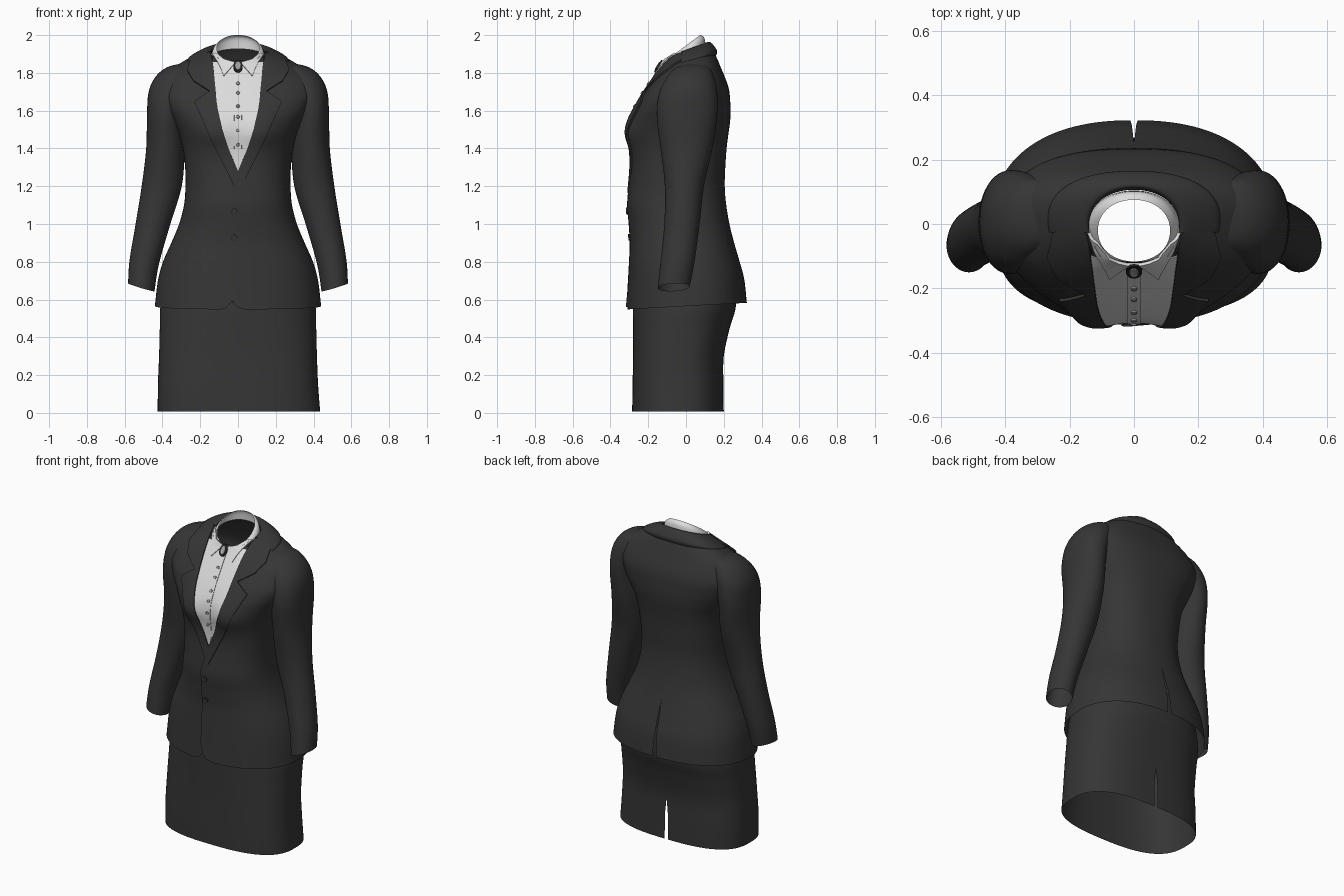
import bpy, bmesh, math
from mathutils import Vector
from mathutils.bvhtree import BVHTree

if "Cube" in bpy.data.objects:
    bpy.data.objects.remove(bpy.data.objects["Cube"])


def material(name, r, g, b):
    m = bpy.data.materials.new(name)
    m.diffuse_color = (r, g, b, 1)
    m.use_nodes = True
    m.node_tree.nodes["Principled BSDF"].inputs["Base Color"].default_value = m.diffuse_color
    return m


SUIT = material("charcoal_cloth", 0.036, 0.036, 0.037)
SHIRT = material("white_cotton", 0.72, 0.72, 0.72)
BUTTON = material("shirt_button_grey", 0.38, 0.38, 0.38)
DARK = material("black_trim", 0.015, 0.015, 0.015)


def make(name, verts, faces, mat, angle=50):
    me = bpy.data.meshes.new(name)
    me.from_pydata(verts, [], faces)
    bm = bmesh.new()
    bm.from_mesh(me)
    bmesh.ops.remove_doubles(bm, verts=bm.verts, dist=1e-4)
    bm.to_mesh(me)
    bm.free()
    me.materials.append(mat)
    me.shade_smooth()
    me.set_sharp_from_angle(angle=math.radians(angle))
    ob = bpy.data.objects.new(name, me)
    bpy.context.collection.objects.link(ob)
    return ob


def grid_faces(rows, cols):
    return [(i * cols + j, i * cols + j + 1, (i + 1) * cols + j + 1, (i + 1) * cols + j)
            for i in range(rows - 1) for j in range(cols - 1)]


def smooth_rings(rings, k):
    """Catmull-Rom interpolation between the given rings."""
    out = []
    for i in range(len(rings) - 1):
        p0, p1, p2 = rings[max(i - 1, 0)], rings[i], rings[i + 1]
        p3 = rings[min(i + 2, len(rings) - 1)]
        for s in range(k):
            t = s / k
            out.append([0.5 * (2 * b + (c - a) * t + (2 * a - 5 * b + 4 * c - d) * t * t
                               + (3 * b - a - 3 * c + d) * t ** 3)
                        for a, b, c, d in zip(p0, p1, p2, p3)])
    return out + [list(rings[-1])]


def loft(name, rings, mat, k=6, n=120, a0=90, a1=450, gap=None, tweak=None):
    """Open tube; ring = z, centre x, half width, front y, back y, y tilt, exponent, x tilt."""
    verts, rs = [], smooth_rings(rings, k)
    for z, cx, hw, yf, yb, tilt, e, xt in rs:
        for j in range(n + 1):
            a = math.radians(a0 + (a1 - a0) * j / n)
            c, s = math.cos(a), math.sin(a)
            x = cx + hw * math.copysign(abs(c) ** (2 / e), c)
            y = (yf + yb) / 2 + (yb - yf) / 2 * math.copysign(abs(s) ** (2 / e), s)
            if gap and j in (0, n):
                x = gap(z) * (-1 if j == 0 else 1)
            p = Vector((x, y, z + tilt * y + xt * (x - cx)))
            verts.append(tweak(p) if tweak else p)
    return make(name, verts, grid_faces(len(rs), n + 1), mat)


def slit(top, width):
    return lambda z: width * min(1, max(0, (top - z) / (top * 0.4)))


# Skirt with back slit
loft("skirt", [(0.008, 0.005, 0.430, -0.285, 0.200, 0, 2.7, 0),
               (0.15, 0, 0.424, -0.283, 0.198, 0, 2.7, 0),
               (0.30, 0, 0.418, -0.280, 0.200, 0, 2.6, 0),
               (0.45, 0, 0.414, -0.280, 0.232, 0, 2.5, 0),
               (0.57, 0, 0.410, -0.280, 0.265, 0, 2.4, 0),
               (0.75, 0, 0.370, -0.270, 0.265, 0, 2.3, 0)], SUIT, gap=slit(0.27, 0.011))


# Jacket body
def jacket_shape(p):
    if p.y < 0:
        p.y -= 0.024 * math.exp(-((abs(p.x) - 0.14) / 0.08) ** 2 - ((p.z - 1.48) / 0.09) ** 2)
        p.z += 0.035 * max(0, (0.62 - p.z) / 0.06) * math.exp(-((p.x + 0.03) / 0.025) ** 2)
    return p


body = [(0.565, 0.440, -0.310, 0.322, 0.055, 2.3), (0.70, 0.424, -0.302, 0.308, 0.03, 2.3),
        (0.80, 0.397, -0.296, 0.284, 0, 2.3), (0.90, 0.353, -0.292, 0.255, 0, 2.3),
        (1.00, 0.312, -0.298, 0.230, 0, 2.3), (1.10, 0.286, -0.306, 0.213, 0, 2.4),
        (1.20, 0.278, -0.298, 0.205, 0, 2.4), (1.30, 0.280, -0.290, 0.208, 0, 2.5),
        (1.40, 0.292, -0.292, 0.215, 0, 2.5), (1.48, 0.315, -0.302, 0.225, 0, 2.5),
        (1.55, 0.350, -0.295, 0.234, 0, 2.5), (1.62, 0.385, -0.272, 0.235, 0.04, 2.6),
        (1.70, 0.405, -0.235, 0.225, 0.1, 2.7), (1.79, 0.375, -0.185, 0.185, 0.2, 2.6),
        (1.85, 0.290, -0.150, 0.155, 0.3, 2.4), (1.89, 0.200, -0.128, 0.130, 0.38, 2.2),
        (1.912, 0.145, -0.118, 0.112, 0.4, 2.1)]
jacket = loft("jacket_body", [(z, 0, w, f, b, t, e, 0) for z, w, f, b, t, e in body],
              SUIT, gap=slit(0.92, 0.012), tweak=jacket_shape)

# Jacket collar wrapping round the back of the neck
loft("jacket_back_collar", [(1.845, 0, 0.262, -0.14, 0.160, 0.3, 2.3, 0),
                            (1.868, 0, 0.264, -0.14, 0.164, 0.3, 2.3, 0),
                            (1.903, 0, 0.205, -0.13, 0.140, 0.36, 2.2, 0),
                            (1.922, 0, 0.150, -0.118, 0.118, 0.36, 2.1, 0),
                            (1.905, 0, 0.140, -0.115, 0.106, 0.36, 2.1, 0)],
     SUIT, k=4, n=60, a0=-12, a1=192)

# Sleeves
arm = [(0.668, 0.512, 0.070, -0.150, 0.020, 0.05, 2.0, -0.0), (0.80, 0.496, 0.078, -0.135, 0.045, 0, 2, 0),
       (1.00, 0.450, 0.092, -0.115, 0.072, 0, 2, 0), (1.20, 0.404, 0.106, -0.112, 0.095, 0, 2, 0),
       (1.40, 0.384, 0.102, -0.135, 0.140, 0, 2, 0), (1.58, 0.384, 0.098, -0.155, 0.165, 0, 2.1, 0),
       (1.70, 0.365, 0.108, -0.140, 0.165, 0, 2.1, 0), (1.78, 0.330, 0.106, -0.100, 0.148, 0, 2.1, 0),
       (1.83, 0.300, 0.075, -0.050, 0.120, 0, 2, 0), (1.85, 0.285, 0.010, 0.030, 0.050, 0, 2, 0)]
for side, name in ((1, "left_sleeve"), (-1, "right_sleeve")):
    loft(name, [(z, side * cx, w, f, b, t, e, side * (0.3 if i == 0 else 0.12 if i == 1 else 0))
                for i, (z, cx, w, f, b, t, e, _) in enumerate(arm)], SUIT, n=48)

# Shirt collar stand
collar = loft("shirt_collar_stand", [(1.885, 0, 0.143, -0.124, 0.104, 0.4, 2.1, 0),
                                     (1.925, 0, 0.132, -0.124, 0.098, 0.6, 2.1, 0),
                                     (1.945, 0, 0.112, -0.116, 0.075, 0.74, 2.1, 0)], SHIRT, k=4, n=64)

# Surface that flat front pieces are laid on
vs, fs = [], []
for ob in (jacket, collar):
    fs += [[i + len(vs) for i in p.vertices] for p in ob.data.polygons]
    vs += [v.co.copy() for v in ob.data.vertices]
tree = BVHTree.FromPolygons(vs, fs)


def on_front(x, z):
    co, n, _, _ = tree.ray_cast(Vector((x, -2, z)), Vector((0, 1, 0)))
    if co is None or co.y > 0.04:
        co, n, _, _ = tree.find_nearest(Vector((x, -0.12, z)))
    return co, (n if n.y < 0 else -n)


def patch(name, rows, off, mat, cols=14, taper=False):
    """Cloth piece between left and right edges, rows = (z, left x, right x), with a turned-in rim."""
    lines = []
    for (z0, l0, r0), (z1, l1, r1) in zip(rows, rows[1:]):
        k = max(2, math.ceil((z1 - z0) / 0.012))
        lines += [(z0 + (z1 - z0) * i / k, l0 + (l1 - l0) * i / k, r0 + (r1 - r0) * i / k)
                  for i in range(k)]
    lines.append(rows[-1])
    lines = [lines[0]] + lines + [lines[-1]]
    us = [0] + [j / cols for j in range(cols + 1)] + [1]
    verts = []
    for i, (z, l, r) in enumerate(lines):
        for j, u in enumerate(us):
            co, n = on_front(l + (r - l) * u, z)
            rim = i in (0, len(lines) - 1) or j in (0, len(us) - 1)
            verts.append(co + n * (-0.001 if rim else off * (1 - u if taper else 1)))
    return make(name, verts, grid_faces(len(lines), len(us)), mat, 40)


def mirrored(rows):
    return [(z, -r, -l) for z, l, r in rows]


# Shirt front and button placket
patch("shirt_front", [(z, -w, w) for z, w in ((1.27, 0.003), (1.4, 0.06), (1.5, 0.092), (1.6, 0.114),
                                               (1.75, 0.128), (1.855, 0.136))], 0.004, SHIRT, 24)
patch("shirt_placket", [(1.30, -0.008, 0.008), (1.35, -0.02, 0.02), (1.85, -0.02, 0.02)], 0.007, SHIRT, 6)

# Overlapping jacket front edge
patch("jacket_front_overlap", [(0.56, -0.002, 0.12), (0.59, -0.03, 0.12), (0.65, -0.048, 0.12),
                               (1.13, -0.045, 0.1), (1.28, 0, 0.05)], 0.007, SUIT, taper=True)

# Notched lapels and shirt collar wings
lapel = [(1.165, -0.004, 0.004), (1.28, 0.0, 0.058), (1.4, 0.05, 0.118), (1.5, 0.084, 0.163),
         (1.6, 0.106, 0.208), (1.645, 0.113, 0.23), (1.70, 0.118, 0.15), (1.755, 0.123, 0.235),
         (1.81, 0.128, 0.268), (1.86, 0.134, 0.25), (1.90, 0.141, 0.18)]
wing = [(1.782, 0.073, 0.077), (1.82, 0.04, 0.09), (1.853, 0.012, 0.106),
        (1.87, 0.075, 0.118), (1.90, 0.112, 0.138)]
for tag, f in (("left", list), ("right", mirrored)):
    patch(tag + "_lapel", f(lapel), 0.010, SUIT, 18)
    patch(tag + "_shirt_collar_wing", f(wing), 0.010, SHIRT)


# Buttons
def disc(name, x, z, radius, lift, mat, stretch=1):
    co, n = on_front(x, z)
    prof = [(0, 1), (0.7, 1), (0.8, 1.3), (1, 1), (1, -1.5)]
    q = n.to_track_quat('Z', 'Y')
    verts = [co + n * lift + q @ Vector((radius * r * math.cos(a), radius * r * stretch * math.sin(a), 0.003 * h))
             for r, h in reversed(prof) for a in [2 * math.pi * i / 20 for i in range(21)]]
    return make(name, verts, grid_faces(len(prof), 21), mat, 40)


for i, z in enumerate((1.74, 1.69, 1.62, 1.565, 1.495, 1.42)):
    disc(f"shirt_button_{i + 1}", 0, z, 0.0095, 0.009, BUTTON)
for i, z in enumerate((1.07, 0.93)):
    disc(f"jacket_button_{i + 1}", -0.02, z, 0.018, 0.009, SUIT)

# Oval brooch at the throat
disc("brooch_frame", 0, 1.828, 0.025, 0.014, DARK, 1.5)
disc("brooch_stone", 0, 1.828, 0.015, 0.018, BUTTON, 1.6)
